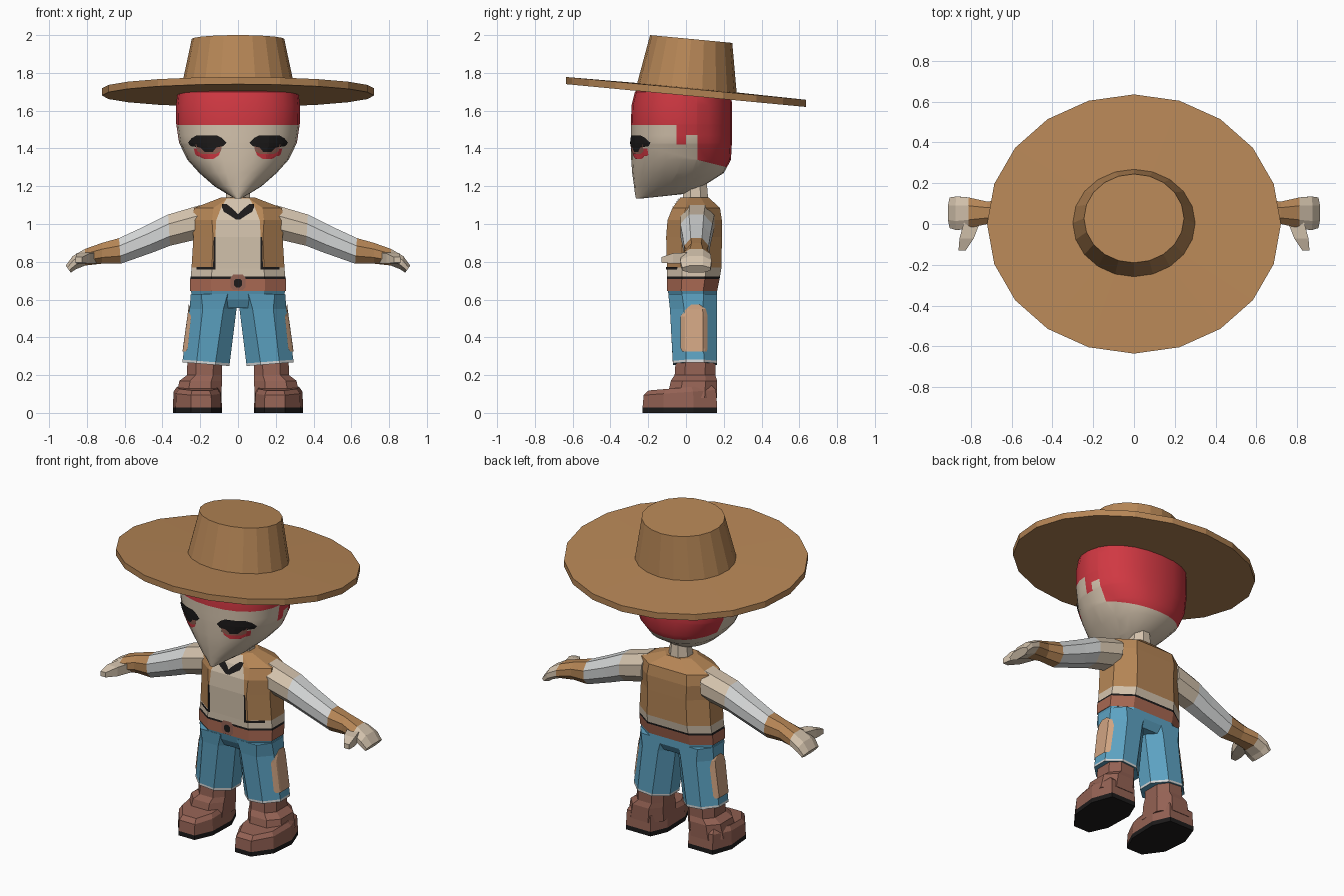
import bpy, bmesh, math
from mathutils import Vector
from mathutils.bvhtree import BVHTree

if "Cube" in bpy.data.objects:
    bpy.data.objects.remove(bpy.data.objects["Cube"])


def material(name, r, g, b):
    lin = [((c / 255 + 0.055) / 1.055) ** 2.4 for c in (r, g, b)]
    m = bpy.data.materials.new(name)
    m.diffuse_color = (*lin, 1)
    m.use_nodes = True
    m.node_tree.nodes["Principled BSDF"].inputs["Base Color"].default_value = m.diffuse_color
    return m


TAN = material("tan leather", 182, 134, 86)
SKIN = material("pale skin", 212, 195, 173)
RED = material("red scarf", 208, 56, 66)
BLUE = material("blue denim", 92, 162, 194)
BROWN = material("boot brown", 148, 98, 84)
RUST = material("belt rust", 168, 104, 82)
WHITE = material("sleeve white", 212, 214, 214)
BLACK = material("black", 28, 26, 26)
PATCH = material("knee patch", 208, 164, 130)


def finish(name, bm, mats):
    me = bpy.data.meshes.new(name)
    bm.to_mesh(me)
    bm.free()
    ob = bpy.data.objects.new(name, me)
    bpy.context.collection.objects.link(ob)
    for m in mats:
        me.materials.append(m)
    return ob


def loft(name, rings, mats, rule=None, cuts=(), side=1):
    """Skin a stack of rings, cap both ends, colour faces by rule(centre)."""
    bm = bmesh.new()
    vs = [[bm.verts.new((x * side, y, z)) for x, y, z in r] for r in rings]
    n = len(rings[0])
    for a, b in zip(vs, vs[1:]):
        for i in range(n):
            j = (i + 1) % n
            bm.faces.new((a[i], a[j], b[j], b[i]))
    bm.faces.new(vs[0])
    bm.faces.new(vs[-1])
    for co, no in cuts:
        bmesh.ops.bisect_plane(bm, geom=bm.verts[:] + bm.edges[:] + bm.faces[:],
                               plane_co=co, plane_no=no)
    bmesh.ops.recalc_face_normals(bm, faces=bm.faces[:])
    if rule:
        for f in bm.faces:
            c = f.calc_center_median()
            f.material_index = rule(Vector((c.x * side, c.y, c.z)))
    return finish(name, bm, mats)


def decal(name, target, rows, mat, axis="front", side=1, cols=8, lift=0.005):
    """Thin patch made of rows (z, a0, a1), projected onto a part."""
    me = target.data
    tree = BVHTree.FromPolygons([v.co for v in me.vertices], [p.vertices[:] for p in me.polygons])
    d = Vector((0, 1, 0)) if axis == "front" else Vector((-side, 0, 0))
    bm, grid = bmesh.new(), []
    for z, a0, a1 in rows:
        line = []
        for i in range(cols + 1):
            a = a0 + (a1 - a0) * i / cols
            o = Vector((a * side, -2, z)) if axis == "front" else Vector((2 * side, a, z))
            hit = tree.ray_cast(o, d)[0]
            line.append(bm.verts.new(hit - d * lift))
        grid.append(line)
    for r, s in zip(grid, grid[1:]):
        for i in range(cols):
            f = bm.faces.new((r[i], r[i + 1], s[i + 1], s[i]))
            f.normal_update()
            if f.normal.dot(d) > 0:
                f.normal_flip()
    return finish(name, bm, [mat])


def ellipse(rx, y0, y1, z, n=20, power=2.0, slope=0.0):
    pts = []
    for i in range(n):
        t = math.pi / 2 + 2 * math.pi * i / n
        c, s = math.cos(t), math.sin(t)
        x = rx * math.copysign(abs(c) ** (2 / power), c)
        y = (y0 + y1) / 2 + (y1 - y0) / 2 * math.copysign(abs(s) ** (2 / power), s)
        pts.append((x, y, z + slope * y))
    return pts


def octagon(x0, x1, y0, y1, z, cx=0.3, cy=0.3, tilt=0.0):
    dx, dy = (x1 - x0) * cx, (y1 - y0) * cy
    pts = [(x0 + dx, y0), (x1 - dx, y0), (x1, y0 + dy), (x1, y1 - dy),
           (x1 - dx, y1), (x0 + dx, y1), (x0, y1 - dy), (x0, y0 + dy)]
    return [(x, y, z + tilt * (x - (x0 + x1) / 2)) for x, y in pts]


# Hat: tilted brim and tapered crown
S = -0.095
loft("hat", [ellipse(0.72, -0.635, 0.635, 1.68, slope=S), ellipse(0.72, -0.635, 0.635, 1.718, slope=S),
             ellipse(0.30, -0.258, 0.268, 1.722, slope=S), ellipse(0.245, -0.19, 0.245, 1.982, slope=S)], [TAN])

# Head with scarf colour over the top and back
head_rows = [(1.135, 0.015, -0.265, -0.235), (1.16, 0.06, -0.27, 0.0), (1.20, 0.125, -0.275, 0.09),
             (1.27, 0.205, -0.285, 0.20), (1.34, 0.268, -0.29, 0.238), (1.43, 0.312, -0.292, 0.243),
             (1.53, 0.327, -0.292, 0.243), (1.63, 0.328, -0.288, 0.243), (1.70, 0.32, -0.27, 0.24),
             (1.74, 0.25, -0.20, 0.20)]
back_z = lambda y: 1.34 - 0.25 * (y - 0.06)


def head_rule(c):
    spur = -0.05 < c.y < 0.0 and c.z > 1.42
    back = c.y > 0.06 and c.z > back_z(c.y)
    return 1 if c.z > 1.525 or spur or back or (0 <= c.y <= 0.06 and c.z > 1.47) else 0


head = loft("head", [ellipse(rx, a, b, z, 24, 2.25) for z, rx, a, b in head_rows], [SKIN, RED], head_rule,
            [((0, 0, z), (0, 0, 1)) for z in (1.525, 1.47, 1.42)]
            + [((0, y, 0), (0, 1, 0)) for y in (-0.05, 0.0, 0.06)]
            + [((0, 0.06, 1.34), (0, 0.25, 1))])
bpy.context.view_layer.objects.active = head
head.select_set(True)
bpy.ops.object.shade_smooth_by_angle(angle=math.radians(32))
head.select_set(False)

# Neck
loft("neck", [octagon(-0.07, 0.07, -0.02, 0.12, 1.10), octagon(-0.055, 0.055, -0.01, 0.11, 1.22)], [SKIN])

# Torso: belt, trim line, shirt band and vest
torso_rows = [(0.645, 0.253, -0.10, 0.165), (0.71, 0.253, -0.10, 0.178), (0.722, 0.25, -0.10, 0.18),
              (0.77, 0.246, -0.10, 0.188), (0.93, 0.236, -0.105, 0.19), (1.02, 0.246, -0.098, 0.19),
              (1.085, 0.232, -0.072, 0.18), (1.14, 0.09, -0.03, 0.12)]
torso = loft("torso", [octagon(-h, h, a, b, z, 0.22, 0.28) for z, h, a, b in torso_rows],
             [RUST, BLACK, SKIN, TAN],
             lambda c: 0 if c.z < 0.71 else 1 if c.z < 0.722 else 2 if c.z < 0.77 else 3)
decal("shirt_front", torso, [(0.765, -0.12, 0.12), (0.93, -0.12, 0.12), (1.02, -0.115, 0.115),
                             (1.085, -0.09, 0.09), (1.135, -0.06, 0.06)], SKIN)
decal("buckle", torso, [(0.65, -0.025, 0.025), (0.665, -0.04, 0.04), (0.715, -0.04, 0.04),
                        (0.732, -0.025, 0.025)], BROWN)
decal("buckle_stud", torso, [(0.665, -0.01, 0.01), (0.678, -0.022, 0.022), (0.698, -0.022, 0.022),
                             (0.71, -0.01, 0.01)], BLACK, lift=0.008)

# Hips
loft("hips", [octagon(-0.10, 0.10, -0.06, 0.14, 0.555, 0.22, 0.28),
              octagon(-0.235, 0.235, -0.085, 0.165, 0.60, 0.22, 0.28),
              octagon(-0.25, 0.25, -0.097, 0.165, 0.646, 0.22, 0.28)], [BLUE])


def arm_ring(tx, tz, bx, bz, y0, y1):
    # Eight-sided section between a top and a bottom point
    return [(bx + (tx - bx) * v, y, bz + (tz - bz) * v)
            for y, v, _ in octagon(y0, y1, 0, 1, 0, 0.27, 0.3)]


arm_rows = [(0.20, 1.10, 0.21, 0.92, -0.03, 0.15), (0.37, 1.05, 0.36, 0.885, -0.03, 0.14),
            (0.49, 0.99, 0.45, 0.85, -0.02, 0.13), (0.63, 0.925, 0.62, 0.79, -0.01, 0.12),
            (0.72, 0.90, 0.72, 0.79, 0.0, 0.11), (0.81, 0.868, 0.81, 0.78, -0.02, 0.13),
            (0.875, 0.83, 0.86, 0.76, -0.03, 0.135), (0.912, 0.78, 0.885, 0.742, -0.02, 0.13)]
sole = [(0.14, -0.23), (0.25, -0.23), (0.33, -0.12), (0.345, 0.04),
        (0.30, 0.165), (0.13, 0.165), (0.085, 0.06), (0.09, -0.12)]


def foot_ring(z, k, slope=0.0):
    return [(0.21 + (x - 0.21) * k, -0.03 + (y + 0.03) * k, z + slope * y) for x, y in sole]


for side, tag in ((1, "right"), (-1, "left")):
    # Face paint: dark brow, brown lid and red lower edge
    decal("eye_red_" + tag, head, [(1.345, 0.13, 0.18), (1.365, 0.10, 0.225), (1.40, 0.09, 0.235)],
          RED, side=side, lift=0.004)
    decal("eye_lid_" + tag, head, [(1.37, 0.12, 0.19), (1.385, 0.09, 0.215), (1.42, 0.085, 0.225)],
          BROWN, side=side, lift=0.007)
    decal("eye_dark_" + tag, head, [(1.38, 0.135, 0.175), (1.405, 0.115, 0.20), (1.412, 0.08, 0.25),
                                    (1.43, 0.06, 0.265), (1.455, 0.085, 0.245), (1.468, 0.11, 0.22)],
          BLACK, side=side, lift=0.009)

    # Vest edging and collar
    decal("vest_edge_" + tag, torso, [(0.76, 0.118, 0.132), (0.93, 0.118, 0.128)], BLACK, side=side, lift=0.007)
    decal("vest_hem_" + tag, torso, [(0.758, 0.118, 0.22), (0.772, 0.118, 0.22)], BLACK, side=side, lift=0.007)
    decal("collar_" + tag, torso, [(1.025, 0.0, 0.012), (1.05, 0.0, 0.05), (1.065, 0.012, 0.075),
                                   (1.09, 0.04, 0.085), (1.105, 0.06, 0.085)], BLACK, side=side, lift=0.008)

    # Arm: bare shoulder, white sleeve, leather cuff and hand
    loft("arm_" + tag, [arm_ring(*r) for r in arm_rows], [SKIN, WHITE, TAN],
         lambda c: 1 if 0.38 < c.x < 0.62 else 2 if 0.62 < c.x < 0.81 else 0, side=side)
    loft("thumb_" + tag, [[(a, y, l), (b, y, l), (b, y, h), (a, y, h)] for y, a, b, l, h in
                          ((0.02, 0.75, 0.83, 0.79, 0.85), (-0.07, 0.785, 0.855, 0.79, 0.845),
                           (-0.13, 0.825, 0.86, 0.795, 0.825))], [SKIN], side=side)

    # Trouser leg with pale hem and side patch
    leg = loft("leg_" + tag, [octagon(0.045, 0.295, -0.07, 0.165, 0.258, 0.3, 0.3, 0.08),
                              octagon(0.044, 0.293, -0.07, 0.165, 0.272, 0.3, 0.3, 0.08),
                              octagon(0.008, 0.256, -0.085, 0.165, 0.55, 0.28, 0.3),
                              octagon(0.0, 0.25, -0.094, 0.165, 0.63, 0.22, 0.28)], [WHITE, BLUE],
               lambda c: 0 if 0.24 < c.z < 0.29 and (c.z - 0.08 * (c.x - 0.17)) > 0.2585 else 1, side=side)
    decal("leg_patch_" + tag, leg, [(0.325, -0.02, 0.11), (0.34, -0.028, 0.115), (0.51, -0.03, 0.115),
                                    (0.55, 0.0, 0.105), (0.575, 0.03, 0.07)], PATCH, "side", side, 12, 0.007)

    # Boot: shaft and foot with black sole
    loft("boot_shaft_" + tag, [octagon(0.088, 0.328, -0.10, 0.165, 0.08, 0.25, 0.25),
                               octagon(0.085, 0.31, -0.08, 0.165, 0.17, 0.25, 0.25),
                               octagon(0.085, 0.27, -0.06, 0.155, 0.20, 0.25, 0.25),
                               octagon(0.085, 0.268, -0.055, 0.155, 0.275, 0.25, 0.25)], [BROWN], side=side)
    loft("boot_foot_" + tag, [foot_ring(0, 1), foot_ring(0.028, 1), foot_ring(0.11, 0.97, 0.07),
                              foot_ring(0.135, 0.84, 0.07)], [BLACK, BROWN],
         lambda c: 0 if c.z < 0.028 else 1, side=side)
